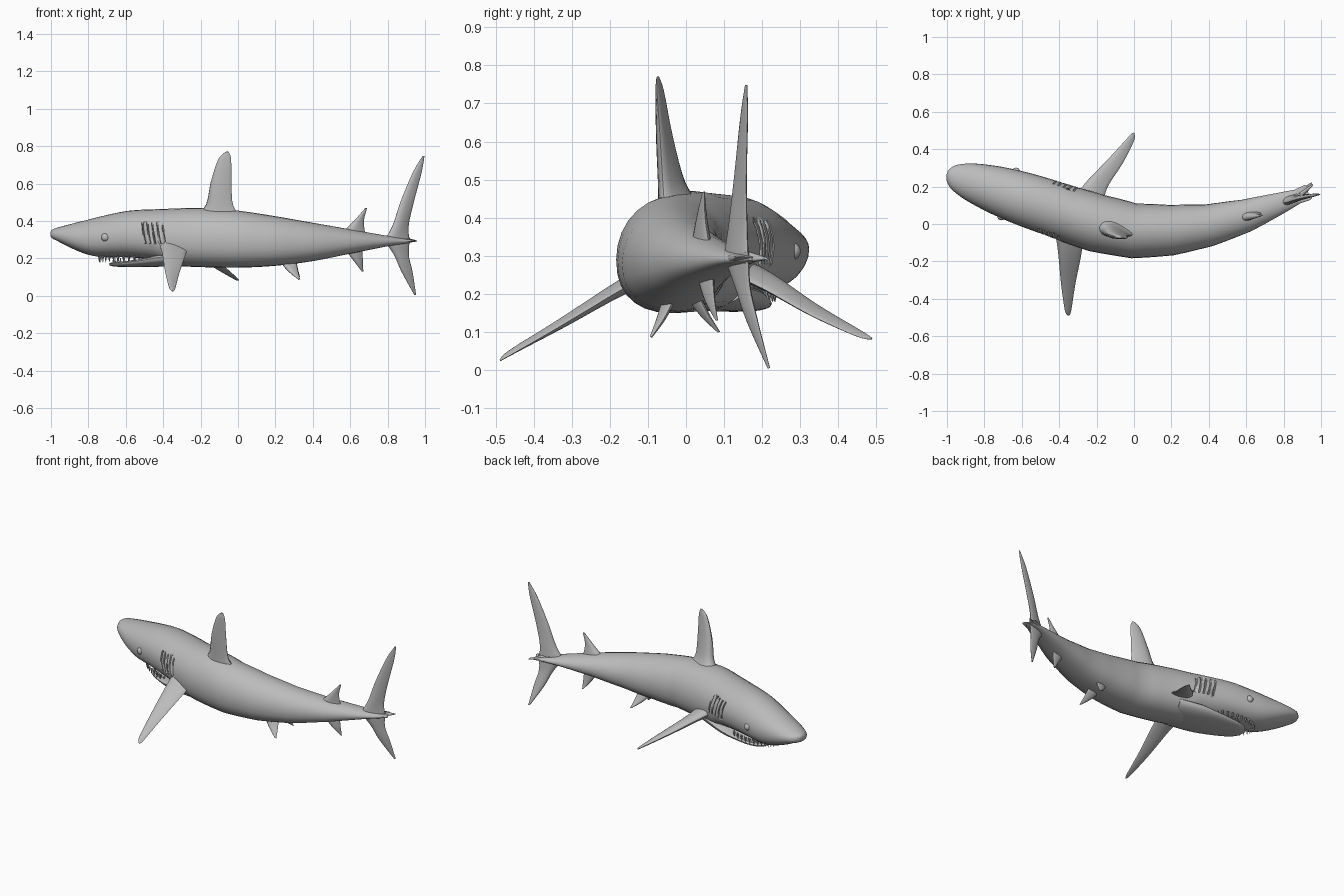
import bpy, bmesh, math
from mathutils import Vector, Matrix

if "Cube" in bpy.data.objects:
    bpy.data.objects.remove(bpy.data.objects["Cube"])

grey = bpy.data.materials.new("shark grey")
grey.diffuse_color = (0.5, 0.5, 0.5, 1)
grey.use_nodes = True
grey.node_tree.nodes["Principled BSDF"].inputs["Base Color"].default_value = grey.diffuse_color

# Spine stations: x, y, half width, top z, bottom z
STATIONS = [
    (-.998, .275, .010, .345, .322), (-.985, .268, .042, .357, .305),
    (-.95, .253, .072, .368, .288), (-.88, .229, .099, .387, .252),
    (-.80, .203, .117, .407, .220), (-.72, .177, .130, .427, .206),
    (-.58, .131, .143, .455, .205), (-.42, .078, .148, .463, .190),
    (-.34, .050, .151, .466, .162), (-.20, .005, .155, .470, .153),
    (0, -.037, .147, .455, .150), (.20, -.033, .135, .425, .160),
    (.40, -.007, .113, .390, .185), (.60, .045, .088, .355, .225),
    (.80, .118, .054, .320, .265), (.90, .157, .032, .303, .280),
    (.93, .170, .008, .295, .288)]


def lerp_station(x):
    for a, b in zip(STATIONS, STATIONS[1:]):
        if x <= b[0]:
            t = (x - a[0]) / (b[0] - a[0])
            return [p + (q - p) * t for p, q in zip(a, b)]
    return list(STATIONS[-1])


def spine_point(x, d, z):
    """Point at offset d (left positive) from the spine at x."""
    a, b = lerp_station(max(x - .06, -.998)), lerp_station(min(x + .06, .93))
    n = Vector((a[1] - b[1], b[0] - a[0], 0)).normalized()
    return Vector((x, lerp_station(x)[1], z)) + n * d


def smooth_rows(rows, steps):
    """Catmull-Rom interpolation between rows of numbers."""
    out = []
    for i in range(len(rows) - 1):
        p0, p1, p2, p3 = (rows[max(0, min(len(rows) - 1, i + k))] for k in (-1, 0, 1, 2))
        for j in range(steps):
            t = j / steps
            out.append([.5 * (2 * b + (c - a) * t + (2 * a - 5 * b + 4 * c - d) * t * t
                              + (3 * b - a - 3 * c + d) * t ** 3)
                        for a, b, c, d in zip(p0, p1, p2, p3)])
    return out + [list(rows[-1])]


def finish(name, bm, angle=40):
    bmesh.ops.recalc_face_normals(bm, faces=bm.faces)
    me = bpy.data.meshes.new(name)
    bm.to_mesh(me)
    bm.free()
    ob = bpy.data.objects.new(name, me)
    bpy.context.collection.objects.link(ob)
    me.materials.append(grey)
    bpy.ops.object.select_all(action='DESELECT')
    bpy.context.view_layer.objects.active = ob
    ob.select_set(True)
    bpy.ops.object.shade_smooth_by_angle(angle=math.radians(angle))
    return ob


def loft(name, rings):
    bm = bmesh.new()
    loops = [[bm.verts.new(p) for p in r] for r in rings]
    for a, b in zip(loops, loops[1:]):
        for i in range(len(a)):
            j = (i + 1) % len(a)
            bm.faces.new((a[i], a[j], b[j], b[i]))
    bm.faces.new(loops[0])
    bm.faces.new(loops[-1][::-1])
    return finish(name, bm)


def body_ring(x, hw, top, bot, mid=.46, n=28):
    """Egg-like section: round back, flatter belly."""
    zm = bot + (top - bot) * mid
    ring = []
    for i in range(n):
        a = 2 * math.pi * i / n
        c, s = math.cos(a), math.sin(a)
        e = 1 if s > 0 else .85
        d = hw * math.copysign(abs(c) ** e, c)
        h = (top - zm if s > 0 else zm - bot) * math.copysign(abs(s) ** e, s)
        ring.append(spine_point(x, d, zm + h))
    return ring


# Body
body = loft("body", [body_ring(r[0], *r[2:]) for r in smooth_rows(STATIONS, 3)])

# Gill slots cut into both sides
cut = bmesh.new()
for side in (-1, 1):
    for i in range(5):
        x = -.46 + .027 * i
        hw = lerp_station(x)[2]
        pos = spine_point(x, side * hw, .335)
        mat = (Matrix.Translation(pos) @ Matrix.Rotation(-.33, 4, 'Z')
               @ Matrix.Rotation(-.2, 4, 'Y') @ Matrix.Diagonal((.009, .05, .115, 1)))
        bmesh.ops.create_cube(cut, size=1, matrix=mat)
cutter = finish("gill_cutter", cut)
cutter.hide_render = True
mod = body.modifiers.new("gills", 'BOOLEAN')
mod.operation, mod.object, mod.solver = 'DIFFERENCE', cutter, 'EXACT'
bpy.context.view_layer.objects.active = body
bpy.ops.object.modifier_apply(modifier=mod.name)
bpy.data.objects.remove(cutter)

# Lower jaw: x, half width, top z, bottom z
JAW = [(-.685, .015, .172, .165), (-.67, .05, .178, .158), (-.63, .08, .182, .154),
       (-.56, .105, .190, .153), (-.46, .130, .207, .154), (-.38, .140, .225, .157),
       (-.26, .135, .240, .165)]
loft("lower_jaw", [body_ring(*r, mid=.7) for r in smooth_rows(JAW, 3)])


# Teeth around both jaws
def teeth(name, front, back, width, z0, z1, length, count):
    bm = bmesh.new()
    for i in range(count):
        a = math.pi * (i / (count - 1) - .5)
        x = back + (front - back) * math.cos(a)
        z = z1 + (z0 - z1) * math.cos(a)
        mat = Matrix.Translation(spine_point(x, width * math.sin(a), z + length / 2))
        if length < 0:
            mat = mat @ Matrix.Rotation(math.pi, 4, 'X')
        bmesh.ops.create_cone(bm, cap_ends=True, segments=6, radius1=.007, radius2=.0005,
                              depth=abs(length), matrix=mat)
    finish(name, bm)


teeth("upper_teeth", -.74, -.52, .105, .212, .215, -.034, 23)
teeth("lower_teeth", -.665, -.50, .092, .172, .19, .028, 19)

# Eyes
for side, label in ((-1, "right"), (1, "left")):
    bm = bmesh.new()
    bmesh.ops.create_uvsphere(bm, u_segments=16, v_segments=10, radius=.023,
                              matrix=Matrix.Translation(spine_point(-.67, side * .124, .312)))
    finish(label + "_eye", bm)


def fin(name, sections, n=16):
    """Loft lens sections given as (leading point, trailing point, half thickness)."""
    rows = smooth_rows([list(l) + list(t) + [h] for l, t, h in sections], 4)
    mids = [(Vector(r[:3]) + Vector(r[3:6])) / 2 for r in rows]
    span = (mids[-1] - mids[0]).normalized()
    rings = []
    for r, m in zip(rows, mids):
        half = (Vector(r[3:6]) - Vector(r[:3])) / 2
        side = half.cross(span).normalized()
        ring = []
        for i in range(n):
            a = 2 * math.pi * i / n
            c, s = math.cos(a), math.sin(a)
            ring.append(m + half * c + side * (r[6] * s * (1 - .45 * c)))
        rings.append(ring)
    return loft(name, rings)


# Fins along the back and belly
fin("dorsal_fin", [((-.22, .005, .43), (.03, -.055, .42), .05),
                   ((-.17, -.025, .49), (-.025, -.06, .48), .032),
                   ((-.145, -.05, .61), (-.035, -.068, .61), .02),
                   ((-.105, -.065, .73), (-.037, -.076, .73), .010),
                   ((-.065, -.073, .77), (-.05, -.076, .77), .003)])
fin("second_dorsal_fin", [((.56, .03, .34), (.68, .06, .33), .022),
                          ((.625, .037, .405), (.673, .05, .40), .012),
                          ((.68, .045, .468), (.69, .048, .468), .003)])
fin("anal_fin", [((.57, .04, .25), (.665, .07, .24), .018),
                 ((.62, .055, .185), (.668, .075, .18), .011),
                 ((.662, .08, .13), (.67, .083, .13), .003)])
fin("right_pelvic_fin", [((.22, -.05, .19), (.31, -.03, .19), .016),
                         ((.265, -.07, .135), (.32, -.058, .135), .010),
                         ((.323, -.093, .087), (.332, -.09, .087), .003)])
fin("left_pelvic_fin", [((.22, .01, .20), (.31, .03, .20), .016),
                        ((.265, .045, .145), (.32, .058, .145), .010),
                        ((.323, .085, .10), (.332, .088, .10), .003)])

# Pectoral fins
fin("right_pectoral_fin", [((-.42, -.05, .27), (-.27, -.09, .255), .028),
                           ((-.405, -.16, .225), (-.285, -.18, .205), .019),
                           ((-.39, -.32, .13), (-.315, -.33, .115), .012),
                           ((-.37, -.46, .05), (-.335, -.46, .04), .006),
                           ((-.355, -.488, .026), (-.345, -.488, .024), .002)])
fin("left_pectoral_fin", [((-.32, .13, .28), (-.17, .10, .26), .028),
                          ((-.26, .22, .245), (-.14, .20, .215), .019),
                          ((-.14, .345, .165), (-.06, .325, .145), .012),
                          ((-.03, .465, .098), (0, .445, .09), .006),
                          ((-.005, .489, .083), (.002, .485, .081), .002)])

# Tail fin lobes and keels
fin("upper_tail_lobe", [((.77, .107, .28), (.92, .163, .28), .022),
                        ((.825, .118, .37), (.912, .16, .37), .017),
                        ((.868, .132, .50), (.94, .158, .50), .012),
                        ((.935, .147, .66), (.982, .161, .66), .008),
                        ((.988, .157, .748), (.997, .16, .748), .003)])
fin("lower_tail_lobe", [((.77, .107, .31), (.92, .163, .31), .022),
                        ((.833, .137, .22), (.913, .167, .22), .015),
                        ((.873, .165, .13), (.933, .187, .13), .011),
                        ((.942, .216, .005), (.952, .22, .005), .003)])
for side, label in ((-1, "right"), (1, "left")):
    fin(label + "_tail_keel", [(spine_point(.78, 0, .293), spine_point(.93, 0, .295), .014),
                               (spine_point(.85, side * .035, .293), spine_point(.94, side * .028, .296), .008),
                               (spine_point(.92, side * .042, .295), spine_point(.93, side * .042, .297), .002)])
fin("tail_tip", [((.89, .14, .305), (.89, .17, .285), .018),
                 ((.955, .205, .295), (.955, .215, .29), .003)])
